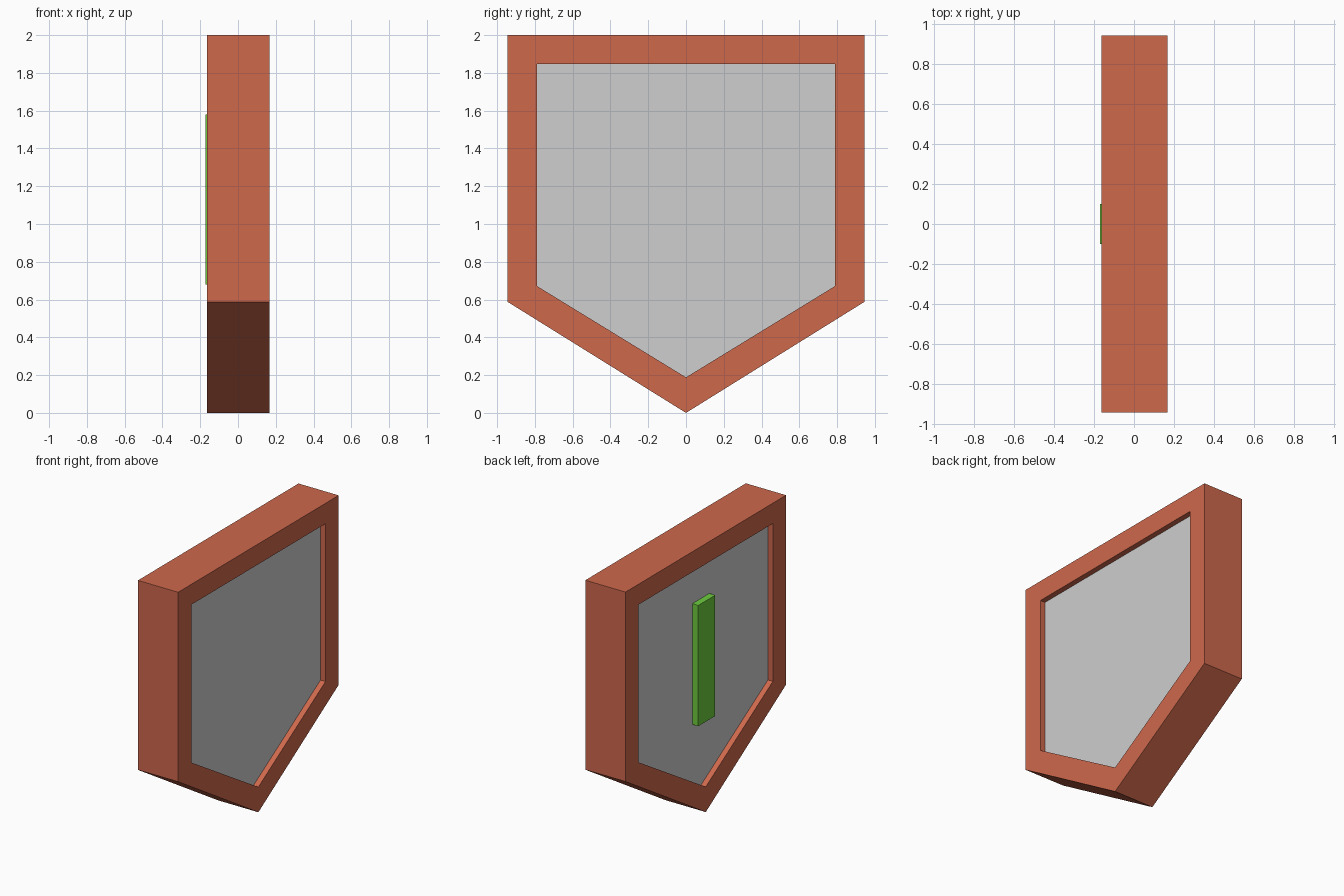
import bpy
import bmesh

if "Cube" in bpy.data.objects:
    bpy.data.objects.remove(bpy.data.objects["Cube"], do_unlink=True)


def make_material(name, rgb):
    mat = bpy.data.materials.new(name)
    mat.use_nodes = True
    colour = (*rgb, 1.0)
    mat.diffuse_color = colour
    bsdf = mat.node_tree.nodes["Principled BSDF"]
    bsdf.inputs["Base Color"].default_value = colour
    bsdf.inputs["Roughness"].default_value = 0.8
    return mat


def finish(name, bm, mat):
    bmesh.ops.recalc_face_normals(bm, faces=bm.faces)
    mesh = bpy.data.meshes.new(name)
    bm.to_mesh(mesh)
    bm.free()
    mesh.materials.append(mat)
    obj = bpy.data.objects.new(name, mesh)
    bpy.context.collection.objects.link(obj)
    return obj


def home_plate(half_width, top, shoulder, tip):
    """Five-sided outline in the y-z plane, pointing down."""
    return [(-half_width, top), (-half_width, shoulder), (0, tip),
            (half_width, shoulder), (half_width, top)]


def loop(bm, outline, x):
    return [bm.verts.new((x, y, z)) for y, z in outline]


def bridge(bm, a, b):
    for i in range(len(a)):
        j = (i + 1) % len(a)
        bm.faces.new((a[i], a[j], b[j], b[i]))


def prism(name, outline, x0, x1, mat):
    bm = bmesh.new()
    a, b = loop(bm, outline, x0), loop(bm, outline, x1)
    bm.faces.new(a)
    bm.faces.new(b)
    bridge(bm, a, b)
    return finish(name, bm, mat)


def ring(name, outer, inner, x0, x1, mat):
    bm = bmesh.new()
    loops = [loop(bm, outer, x0), loop(bm, outer, x1),
             loop(bm, inner, x1), loop(bm, inner, x0)]
    for i in range(len(loops)):
        bridge(bm, loops[i], loops[(i + 1) % len(loops)])
    return finish(name, bm, mat)


brick = make_material("brick red", (0.62, 0.14, 0.073))
grey = make_material("light grey", (0.62, 0.62, 0.62))
green = make_material("leaf green", (0.155, 0.6, 0.05))

X0, X1, RECESS = -0.163, 0.168, 0.041
outer = home_plate(0.945, 2.0, 0.588, 0.0)
inner = home_plate(0.79, 1.848, 0.672, 0.188)

# Pentagonal frame
ring("frame", outer, inner, X0, X1, brick)

# Recessed panel filling the frame
prism("panel", inner, X0 + RECESS, X1 - RECESS, grey)

# Upright bar on one side of the panel
bar = [(-0.1, 0.68), (0.1, 0.68), (0.1, 1.58), (-0.1, 1.58)]
prism("marker_bar", bar, -0.171, X0 + RECESS + 0.005, green)
